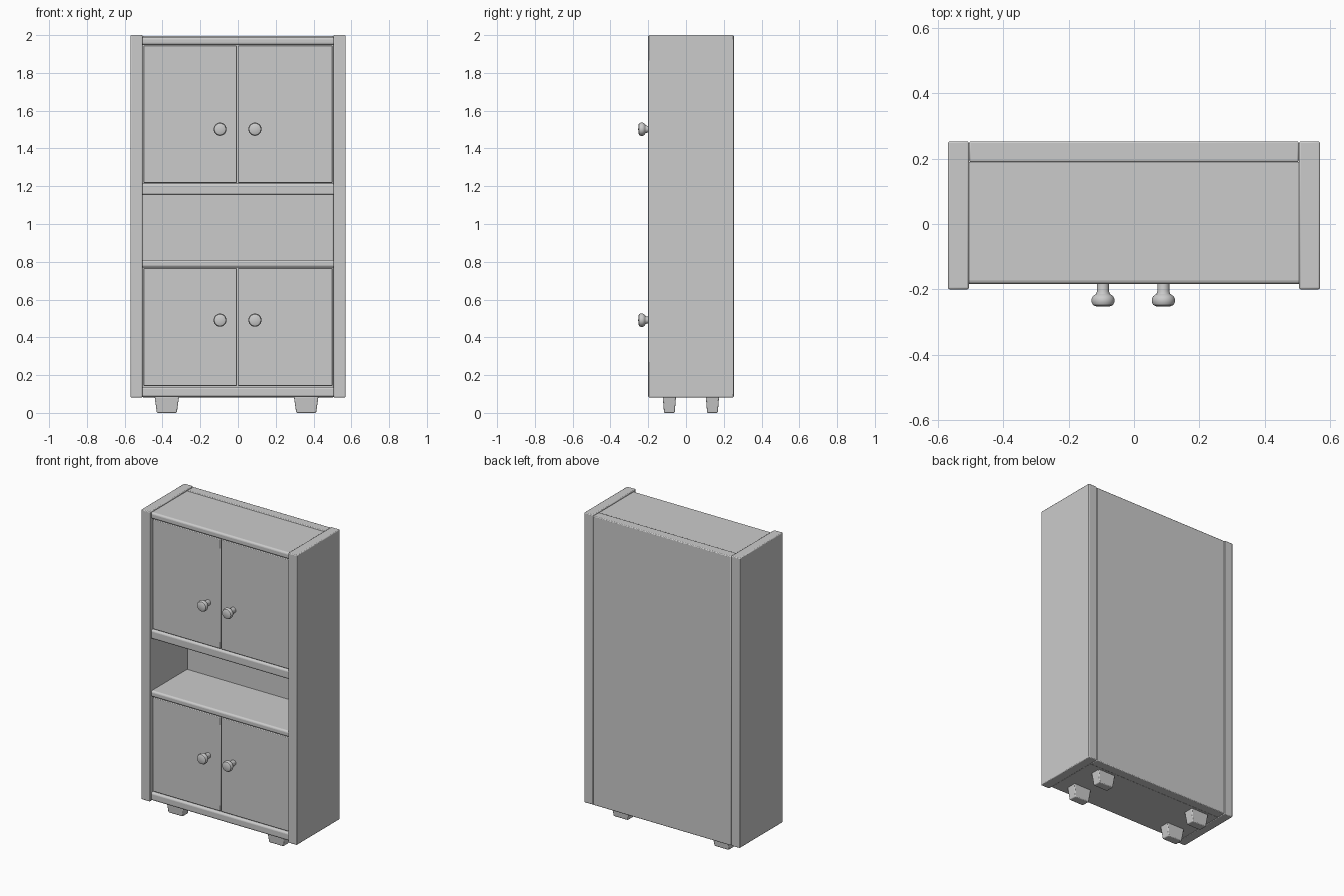
import bpy, bmesh
from math import radians, pi
from mathutils import Matrix

if "Cube" in bpy.data.objects:
    bpy.data.objects.remove(bpy.data.objects["Cube"])


def finish(name, bm, bevel=0.0, segments=2):
    bmesh.ops.recalc_face_normals(bm, faces=bm.faces)
    me = bpy.data.meshes.new(name)
    bm.to_mesh(me)
    bm.free()
    ob = bpy.data.objects.new(name, me)
    bpy.context.collection.objects.link(ob)
    if bevel:
        m = ob.modifiers.new("Bevel", 'BEVEL')
        m.width, m.segments = bevel, segments
    bpy.ops.object.select_all(action='DESELECT')
    ob.select_set(True)
    bpy.context.view_layer.objects.active = ob
    bpy.ops.object.shade_smooth_by_angle(angle=radians(35))
    return ob


def box(name, x, y, z, bevel=0.005, taper=1.0):
    """Box from (min, max) ranges; taper scales the bottom face."""
    bm = bmesh.new()
    bmesh.ops.create_cube(bm, size=1)
    c = [(r[0] + r[1]) / 2 for r in (x, y, z)]
    s = [r[1] - r[0] for r in (x, y, z)]
    for v in bm.verts:
        k = taper if v.co.z < 0 else 1.0
        v.co = (c[0] + v.co.x * s[0] * k, c[1] + v.co.y * s[1] * k, c[2] + v.co.z * s[2])
    return finish(name, bm, bevel)


def knob(name, x, z):
    # Lathe profile (radius, y)
    prof = [(0, -0.165), (0.019, -0.165), (0.018, -0.205), (0.021, -0.214),
            (0.031, -0.221), (0.035, -0.229), (0.035, -0.24), (0.031, -0.248),
            (0.022, -0.252), (0, -0.253)]
    bm = bmesh.new()
    vs = [bm.verts.new((r, y, 0)) for r, y in prof]
    es = [bm.edges.new(p) for p in zip(vs, vs[1:])]
    bmesh.ops.spin(bm, geom=vs + es, cent=(0, 0, 0), axis=(0, 1, 0),
                   angle=2 * pi, steps=28)
    bmesh.ops.remove_doubles(bm, verts=bm.verts, dist=1e-5)
    bmesh.ops.transform(bm, matrix=Matrix.Translation((x, 0, z)), verts=bm.verts)
    finish(name, bm)


# Side panels and back
for side, s in (("left", -1), ("right", 1)):
    box(side + "_side_panel", sorted((s * 0.506, s * 0.57)), (-0.2, 0.253), (0.082, 2.0))
box("back_panel", (-0.505, 0.505), (0.19, 0.253), (0.082, 1.995))

# Horizontal boards with rounded front edges
for name, z in (("bottom_board", (0.084, 0.138)), ("lower_shelf", (0.77, 0.81)),
                ("upper_shelf", (1.153, 1.214)), ("top_board", (1.948, 1.99))):
    board = box(name, (-0.506, 0.506), (-0.184, 0.19), z, 0)
    me = board.data
    attr = me.attributes.new("bevel_weight_edge", 'FLOAT', 'EDGE')
    for e in me.edges:
        a, b = (me.vertices[i].co for i in e.vertices)
        if max(a.y, b.y) < 0 and abs(a.z - b.z) < 1e-4:
            attr.data[e.index].value = 1.0
    m = board.modifiers.new("Rounded front", 'BEVEL')
    m.limit_method, m.width, m.segments = 'WEIGHT', 0.012, 4

# Door pairs with knobs
for level, z, kz in (("lower", (0.143, 0.766), 0.491), ("upper", (1.218, 1.944), 1.502)):
    for side, x, kx in (("left", (-0.501, -0.005), -0.095), ("right", (0.0, 0.501), 0.09)):
        box(f"{level}_{side}_door", x, (-0.176, -0.13), z, 0.004)
        knob(f"{level}_{side}_knob", kx, kz)

# Tapered feet
for end, y in (("front", -0.088), ("back", 0.14)):
    for side, x in (("left", -0.377), ("right", 0.361)):
        box(f"{end}_{side}_foot", (x - 0.065, x + 0.065), (y - 0.035, y + 0.035),
            (0, 0.087), 0.005, taper=0.81)
